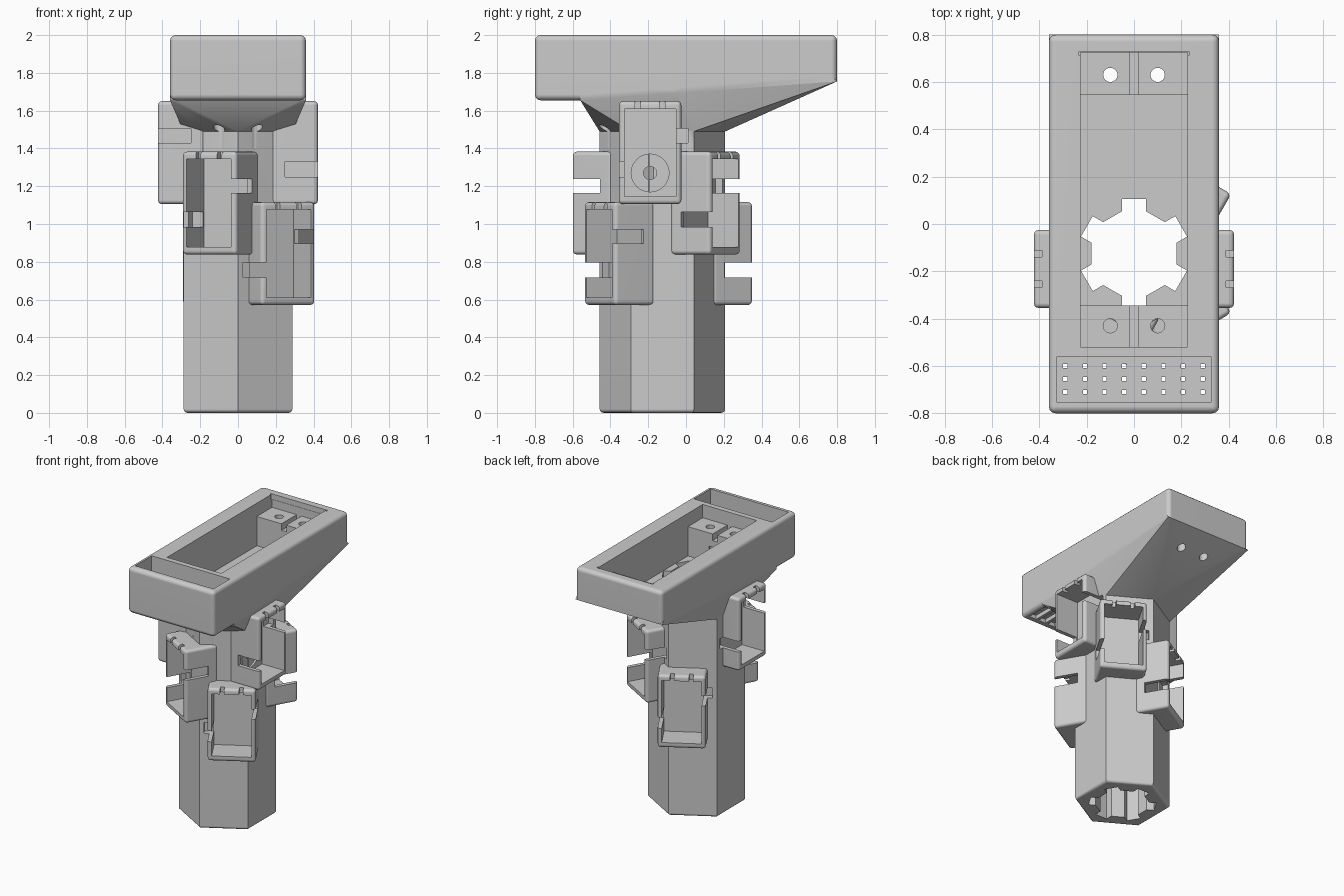
import bpy, bmesh, math
from mathutils import Matrix, Vector

cube = bpy.data.objects.get("Cube")
if cube:
    bpy.data.objects.remove(cube, do_unlink=True)

grey = bpy.data.materials.new("plain_grey")
grey.use_nodes = True
COLOUR = (0.6, 0.6, 0.6, 1)
grey.diffuse_color = COLOUR
grey.node_tree.nodes["Principled BSDF"].inputs["Base Color"].default_value = COLOUR

AXIS = Matrix.Translation((0, -0.125, 0))   # centre line of the handle
APOTHEM = 0.288
HEX_R = APOTHEM / math.cos(math.pi / 6)


def to_object(name, bm, matrix=None):
    if matrix:
        bm.transform(matrix)
    bmesh.ops.recalc_face_normals(bm, faces=bm.faces)
    mesh = bpy.data.meshes.new(name)
    bm.to_mesh(mesh)
    bm.free()
    mesh.materials.append(grey)
    obj = bpy.data.objects.new(name, mesh)
    bpy.context.collection.objects.link(obj)
    return obj


def add_box(bm, x, y, z):
    size = Matrix.Diagonal((x[1] - x[0], y[1] - y[0], z[1] - z[0], 1))
    mid = Matrix.Translation((sum(x) / 2, sum(y) / 2, sum(z) / 2))
    return bmesh.ops.create_cube(bm, size=1, matrix=mid @ size)["verts"]


def box(name, x, y, z, matrix=None, bevel=0):
    bm = bmesh.new()
    add_box(bm, x, y, z)
    if bevel:
        bmesh.ops.bevel(bm, geom=bm.edges[:], offset=bevel, segments=3,
                        profile=0.5, affect='EDGES')
    return to_object(name, bm, matrix)


def cylinder(name, radius, depth, matrix, sides=32):
    bm = bmesh.new()
    bmesh.ops.create_cone(bm, cap_ends=True, segments=sides, radius1=radius,
                          radius2=radius, depth=depth)
    return to_object(name, bm, matrix)


def prism(name, points, offset, bevel_rule=None, width=0.02):
    """Extrude a 3D outline and round the edges that the rule picks."""
    bm = bmesh.new()
    face = bm.faces.new([bm.verts.new(p) for p in points])
    ext = bmesh.ops.extrude_face_region(bm, geom=[face])["geom"]
    bmesh.ops.translate(bm, vec=offset,
                        verts=[v for v in ext if isinstance(v, bmesh.types.BMVert)])
    bmesh.ops.recalc_face_normals(bm, faces=bm.faces)
    if bevel_rule:
        edges = [e for e in bm.edges
                 if bevel_rule((e.verts[0].co + e.verts[1].co) / 2)]
        bmesh.ops.bevel(bm, geom=edges, offset=width, segments=3,
                        profile=0.5, affect='EDGES')
    return to_object(name, bm)


def combine(target, tool, operation):
    mod = target.modifiers.new("combine", 'BOOLEAN')
    mod.object, mod.operation, mod.solver = tool, operation, 'EXACT'
    graph = bpy.context.evaluated_depsgraph_get()
    mesh = bpy.data.meshes.new_from_object(target.evaluated_get(graph))
    target.modifiers.clear()
    target.data = mesh
    bpy.data.objects.remove(tool, do_unlink=True)


def hexagon(radius, z):
    return [AXIS @ Vector((radius * math.cos(a), radius * math.sin(a), z))
            for a in (math.radians(30 + 60 * i) for i in range(6))]


# Head: wedge-bottomed block with rounded rim
profile = [(-0.8, 1.655), (-0.56, 1.655), (0.8, 1.755), (0.8, 2), (-0.8, 2)]
body = prism("holder_body", [(-0.36, y, z) for y, z in profile], (0.72, 0, 0),
             lambda c: c.z > 1.8 or c.y < -0.57, 0.03)

# Flared neck between head and handle
bm = bmesh.new()
for p in hexagon(HEX_R, 1.49):
    bm.verts.new(p)
for x in (-0.36, 0.36):
    for y, z in profile[1:3]:
        bm.verts.new((x, y, z))
        bm.verts.new((x, min(y, 0.77), z + 0.03))
bmesh.ops.convex_hull(bm, input=bm.verts[:])
bmesh.ops.dissolve_limit(bm, angle_limit=0.01, verts=bm.verts[:], edges=bm.edges[:])
combine(body, to_object("neck", bm), 'UNION')

# Hexagonal handle
combine(body, prism("handle", hexagon(HEX_R, 0), (0, 0, 1.52),
                    lambda c: c.z < 0.01), 'UNION')

# Clip sockets, one on every handle face, stepping down in threes
sockets = []
for i in range(6):
    shift = -0.065 if i < 3 else 0.065
    base = 1.105 - 0.267 * (i % 3)
    frame = (AXIS @ Matrix.Rotation(math.radians(60 * i), 4, 'Z')
             @ Matrix.Translation((APOTHEM, shift, base)))
    sockets.append(frame)
    combine(body, box("socket", (-0.11, 0.135), (-0.165, 0.165), (0, 0.545),
                      frame, 0.021), 'UNION')

turn = Matrix.Rotation(math.pi / 2, 4, 'Y')
for frame in sockets:
    cuts = [
        box("recess", (-0.05, 0.2), (-0.136, 0.136), (0.04, 0.505), frame),
        box("low_slot", (-0.04, 0.2), (-0.2, -0.12), (0.145, 0.225), frame),
        box("high_slot", (-0.04, 0.2), (0.12, 0.2), (0.325, 0.4), frame),
        cylinder("dish", 0.1, 0.05, frame @ Matrix.Translation((-0.04, 0, 0.165)) @ turn),
        cylinder("pin_hole", 0.035, 0.14,
                 frame @ Matrix.Translation((-0.09, 0, 0.165)) @ turn, 20)]
    for t in (-0.065, 0.065):
        cuts.append(box("notch", (0.1, 0.2), (t - 0.014, t + 0.014), (0.49, 0.6), frame))
    for cut in cuts:
        combine(body, cut, 'DIFFERENCE')

# Head pocket, leaving a mounting block at each end
combine(body, box("pocket_top", (-0.225, 0.225), (-0.52, 0.725), (1.9, 2.1)), 'DIFFERENCE')
combine(body, box("pocket", (-0.225, 0.225), (-0.345, 0.545), (1.68, 2.1)), 'DIFFERENCE')
combine(body, box("block_groove", (-0.02, 0.02), (-0.52, 0.725), (1.85, 2.1)), 'DIFFERENCE')
combine(body, box("rim_groove", (-0.235, 0.235), (0.715, 0.727), (1.96, 2.1)), 'DIFFERENCE')
for x in (-0.1, 0.1):
    for y in (-0.43, 0.63):
        combine(body, cylinder("screw_hole", 0.03, 0.6,
                               Matrix.Translation((x, y, 1.7)), 24), 'DIFFERENCE')

# Handle bore: hexagon with a keyway at each corner
combine(body, prism("bore", hexagon(0.208, -0.1), (0, 0, 1.9)), 'DIFFERENCE')
for i in range(3):
    spin = AXIS @ Matrix.Rotation(math.radians(30 + 60 * i), 4, 'Z')
    combine(body, box("keyway", (-0.23, 0.23), (-0.05, 0.05), (-0.1, 1.8), spin), 'DIFFERENCE')

# Front tray with a perforated floor over drain slots
combine(body, box("tray", (-0.325, 0.325), (-0.755, -0.56), (1.7, 2.1)), 'DIFFERENCE')
holes, slots = bmesh.new(), bmesh.new()
for i in range(8):
    x = (i - 3.5) * 0.083
    add_box(slots, (x - 0.03, x + 0.03), (-0.745, -0.575), (1.6, 1.685))
    for y in (-0.6, -0.655, -0.71):
        add_box(holes, (x - 0.009, x + 0.009), (y - 0.009, y + 0.009), (1.65, 1.75))
combine(body, to_object("slots", slots), 'DIFFERENCE')
combine(body, to_object("holes", holes), 'DIFFERENCE')

# Smooth rounded edges, crisp flats
bpy.ops.object.select_all(action='DESELECT')
body.select_set(True)
bpy.context.view_layer.objects.active = body
bpy.ops.object.shade_smooth_by_angle(angle=math.radians(35))
normals = body.modifiers.new("flat_normals", 'WEIGHTED_NORMAL')
normals.keep_sharp = True
